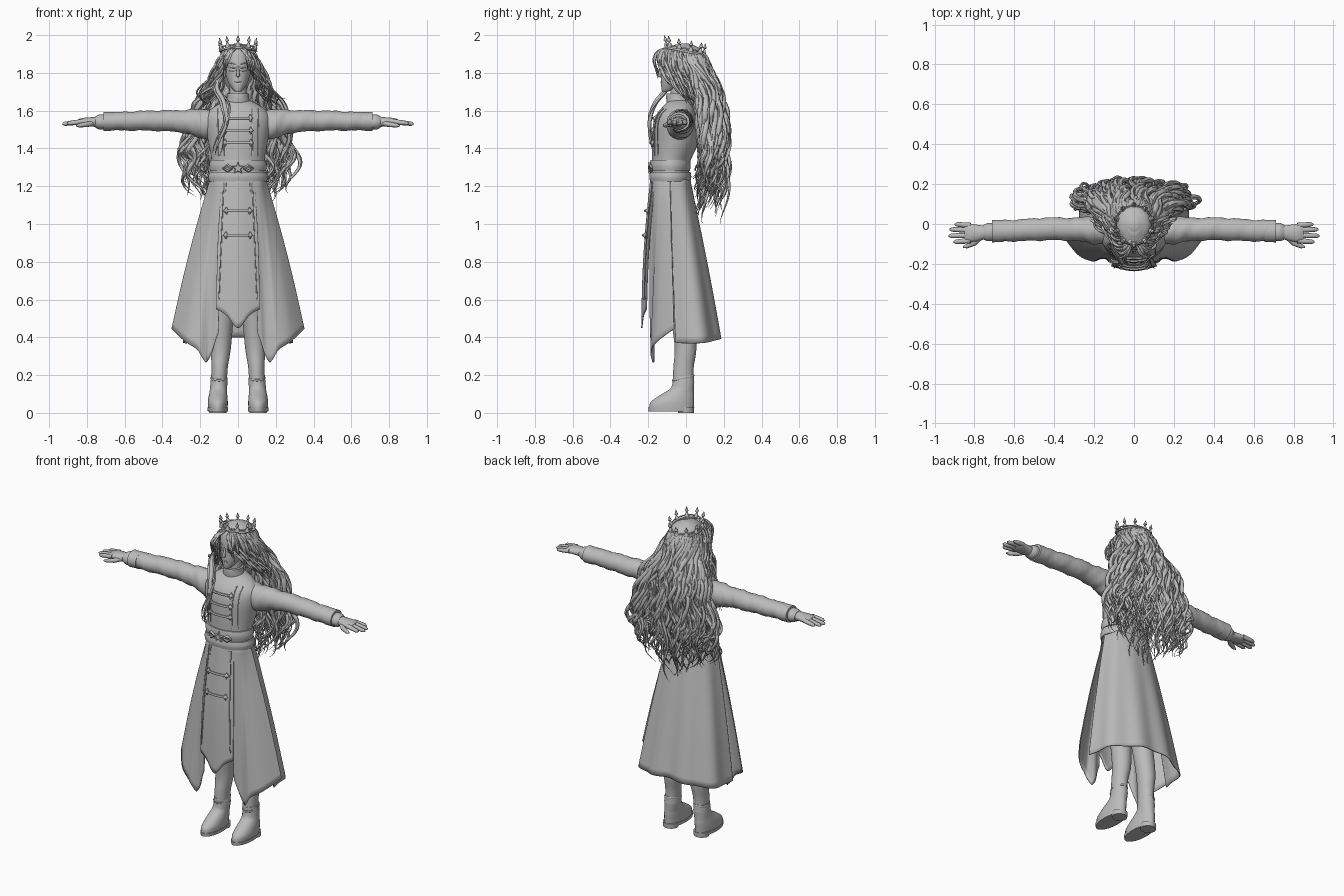
import bpy, bmesh, math, random
from mathutils import Vector
from mathutils.bvhtree import BVHTree

random.seed(4)
R = random.uniform
if "Cube" in bpy.data.objects:
    bpy.data.objects.remove(bpy.data.objects["Cube"])

clay = bpy.data.materials.new("plain grey")
clay.use_nodes = True
clay.diffuse_color = (0.5, 0.5, 0.5, 1)
clay.node_tree.nodes["Principled BSDF"].inputs["Base Color"].default_value = clay.diffuse_color


def resample(pts, count):
    """Smooth curve through tuples of any length, with count samples."""
    out, last = [], len(pts) - 1
    for k in range(count):
        u = k * last / (count - 1)
        i = min(int(u), last - 1)
        t = u - i
        a, b, c, d = (Vector(pts[max(0, min(last, i + j))]) for j in (-1, 0, 1, 2))
        out.append(b + (c - a) * (t / 2) + (a * 2 - b * 5 + c * 4 - d) * (t * t / 2)
                   + (b * 3 - a - c * 3 + d) * (t ** 3 / 2))
    return out


def finish(ob, angle=45):
    bpy.ops.object.select_all(action="DESELECT")
    ob.select_set(True)
    bpy.context.view_layer.objects.active = ob
    bpy.ops.object.shade_smooth_by_angle(angle=math.radians(angle))
    return ob


def skin(name, rows, closed=True, thick=0):
    """Surface through rows of points: a capped tube, or an open sheet."""
    bm = bmesh.new()
    rows = [[bm.verts.new(p) for p in row] for row in rows]
    n = len(rows[0])
    for a, b in zip(rows, rows[1:]):
        for j in range(n if closed else n - 1):
            k = (j + 1) % n
            bm.faces.new((a[j], a[k], b[k], b[j]))
    if closed:
        bm.faces.new(rows[0])
        bm.faces.new(rows[-1])
    bmesh.ops.recalc_face_normals(bm, faces=bm.faces)
    me = bpy.data.meshes.new(name)
    bm.to_mesh(me)
    bm.free()
    me.materials.append(clay)
    ob = bpy.data.objects.new(name, me)
    bpy.context.collection.objects.link(ob)
    if thick:
        ob.modifiers.new("cloth", "SOLIDIFY").thickness = thick
    return finish(ob)


def loft(name, rings, along_x=False, side=1, rough=0, n=32):
    """Ellipse rings (position, radius a, radius b, centre a, centre b)."""
    rows = []
    for h, a, b, ca, cb in resample(rings, len(rings) * 5):
        row = []
        for j in range(n):
            t = math.tau * j / n
            k = 1 + rough * math.sin(h * 70 + 2 * t) * math.sin(h * 23 + t)
            p, q = ca + a * k * math.cos(t), cb + b * k * math.sin(t)
            row.append((side * h, p, q) if along_x else (side * p, q, h))
        rows.append(row)
    return skin(name, rows)


def tubes(name, strands, sides=1):
    """Round strands, each a list of (x, y, z, radius)."""
    cu = bpy.data.curves.new(name, "CURVE")
    cu.dimensions, cu.bevel_depth, cu.bevel_resolution, cu.use_fill_caps = "3D", 1, sides, True
    for pts in strands:
        sp = cu.splines.new("POLY")
        sp.points.add(len(pts) - 1)
        for p, (x, y, z, r) in zip(sp.points, pts):
            p.co, p.radius = (x, y, z, 1), r
    ob = bpy.data.objects.new(name, cu)
    bpy.context.collection.objects.link(ob)
    cu.materials.append(clay)
    bpy.ops.object.select_all(action="DESELECT")
    ob.select_set(True)
    bpy.context.view_layer.objects.active = ob
    bpy.ops.object.convert(target="MESH")
    return finish(bpy.context.object, 60)


def on_front(ob):
    """Returns a function that drops (x, z) onto the front of a part."""
    tree = BVHTree.FromPolygons([v.co.copy() for v in ob.data.vertices],
                                [p.vertices[:] for p in ob.data.polygons])

    def drop(x, z, r, lift=0.0):
        hit = tree.ray_cast(Vector((x, -1, z)), Vector((0, 1, 0)))[0]
        return (x, (hit.y if hit else -0.15) - lift, z, r)
    return drop


# Torso, collar, neck and head
torso = loft("coat_body", [(1.22, .148, .1, 0, -.085), (1.32, .138, .1, 0, -.08), (1.42, .155, .12, 0, -.06),
                           (1.52, .172, .122, 0, -.053), (1.58, .165, .105, 0, -.05),
                           (1.625, .12, .08, 0, -.04), (1.655, .06, .055, 0, -.035)], n=48)
loft("collar", [(1.63, .066, .062, 0, -.04), (1.67, .058, .06, 0, -.045), (1.69, .058, .058, 0, -.045)])
loft("neck", [(1.64, .045, .045, 0, -.04), (1.78, .045, .045, 0, -.035)])
head = loft("head", [(1.7, .014, .014, 0, -.112), (1.715, .03, .04, 0, -.09), (1.75, .052, .066, 0, -.066),
                     (1.81, .068, .085, 0, -.046), (1.87, .073, .092, 0, -.036), (1.92, .064, .08, 0, -.03),
                     (1.95, .03, .035, 0, -.02)], n=48)
face = on_front(head)
tubes("nose", [[face(0, 1.835, .005), face(0, 1.805, .008, .006), face(0, 1.785, .01, .01), face(0, 1.778, .004)]], 2)
tubes("brows_and_eyes", [[face(s * x, z + w * (x - .01) * .25, r) for x, r in ((.014, .002), (.03, .004), (.05, .002))]
                         for s in (1, -1) for z, w in ((1.845, 1), (1.825, .6), (1.812, -.3))])
tubes("lips", [[face(x, z, .003 - abs(x) * .09) for x in (-.02, 0, .02)] for z in (1.752, 1.745)])

# Sleeves, cuffs and hands
for s, side in ((1, "left"), (-1, "right")):
    loft(side + "_sleeve", [(.1, .07, .075, -.03, 1.535), (.19, .07, .078, -.03, 1.53), (.29, .058, .06, -.027, 1.543),
                            (.43, .057, .054, -.025, 1.547), (.58, .054, .05, -.032, 1.545),
                            (.7, .053, .046, -.035, 1.543)], True, s, .08)
    loft(side + "_cuff", [(.655, .055, .049, -.035, 1.543), (.712, .056, .05, -.036, 1.543)], True, s)
    loft(side + "_glove_band", [(.69, .042, .036, -.04, 1.54), (.73, .046, .04, -.04, 1.54),
                                (.755, .036, .03, -.042, 1.54)], True, s)
    loft(side + "_palm", [(.74, .032, .028, -.042, 1.54), (.78, .04, .024, -.045, 1.541),
                          (.825, .046, .02, -.045, 1.541), (.85, .038, .012, -.045, 1.54)], True, s)
    tips = [(-.088, .905), (-.058, .93), (-.028, .925), (-.002, .9)]
    fingers = [[(s * x, y * .9 - .005 + (x - .83) * (y + .045) * 2, 1.542 - (x - .82) * .12, r)
                for x, r in ((.82, .014), ((.82 + e) / 2, .013), (e - .012, .011), (e, .004))] for y, e in tips]
    fingers.append([(s * .765, -.06, 1.535, .015), (s * .8, -.095, 1.527, .014), (s * .84, -.112, 1.522, .011),
                    (s * .858, -.116, 1.52, .004)])
    tubes(side + "_fingers", fingers, 2)

    # Legs and boots
    loft(side + "_leg", [(.14, .04, .055, .1, -.015), (.24, .043, .054, .097, -.013), (.36, .054, .058, .09, -.003),
                         (.6, .062, .065, .08, -.03), (.95, .075, .075, .075, -.06)], side=s)
    loft(side + "_boot", [(.022, .052, .118, .107, -.077), (.055, .053, .115, .107, -.073), (.085, .05, .097, .106, -.054),
                          (.105, .047, .08, .105, -.038), (.13, .045, .062, .103, -.02), (.16, .045, .057, .101, -.014),
                          (.2, .042, .055, .1, -.014)], side=s)
    loft(side + "_sole", [(.008, .053, .12, .107, -.078), (.028, .055, .122, .107, -.078)], side=s)
    loft(side + "_heel", [(0, .045, .042, .107, -.001), (.03, .047, .044, .107, -.001)], side=s)
    tubes(side + "_ankle_folds", [[(s * (.101 + .04 * math.cos(t)), -.015 + .054 * math.sin(t),
                                    z + .012 * math.sin(t), .006) for t in (math.tau * j / 20 for j in range(21))]
                                  for z in (.15, .185)])


# Coat skirt panels
def panel(name, top, hem, folds=0, depth=0, bow=0, cols=49, rows=24):
    top, hem = resample(top, cols), resample(hem, cols)
    grid = []
    for i in range(rows + 1):
        t = i / rows
        row = []
        for j, (a, b) in enumerate(zip(top, hem)):
            p = a.lerp(b, t)
            out = Vector((p.x, p.y + .06, 0)).normalized()
            wave = depth * t * math.cos(math.tau * folds * j / (cols - 1))
            row.append(p + out * (wave + bow * math.sin(math.pi * t)))
        grid.append(row)
    return skin(name, grid, False, .006)


for s, side in ((1, "left"), (-1, "right")):
    panel(side + "_skirt_front",
          [(s * .06, -.18, 1.25), (s * .115, -.15, 1.25), (s * .145, -.085, 1.25)],
          [(s * .1, -.185, .42), (s * .135, -.185, .345), (s * .163, -.175, .276), (s * .169, -.175, .274),
           (s * .215, -.19, .33), (s * .28, -.16, .375), (s * .345, -.065, .445)], 2, .007, .01, 61)
half = [(.285, -.055, .37), (.27, .08, .37), (.15, .165, .385)]
panel("skirt_back", [(.145, -.085, 1.25), (.11, -.01, 1.25), (0, .02, 1.25), (-.11, -.01, 1.25), (-.145, -.085, 1.25)],
      half + [(0, .185, .4)] + [(-x, y, z) for x, y, z in half[::-1]], 5, .007, .006, 97)
apron = panel("front_apron", [(-.085, -.165, 1.25), (0, -.188, 1.25), (.085, -.165, 1.25)],
              [(-.115, -.212, .55), (-.06, -.228, .515), (0, -.237, .45), (.06, -.228, .515), (.115, -.212, .55)],
              0, 0, .012)

# Piping and bar fastenings with beaded ends
chest, flap = on_front(torso), on_front(apron)
seam = [1.36 + .025 * k for k in range(11)]
tubes("chest_piping", [[chest(s * (x + .12 * (z - 1.36) * x), z, .003, .002) for z in seam]
                       for s in (1, -1) for x in (.075, .105)])
tubes("apron_piping", [[flap(s * (.076 + (1.22 - z) * .04), z, .003, .006) for z in (1.22, 1.05, .9, .75, .6)]
                       for s in (1, -1)])
bars = []
for drop, z, w in ((chest, 1.56, .065), (chest, 1.495, .068), (chest, 1.43, .068), (flap, 1.07, .062), (flap, .94, .064)):
    bars.append([drop(w * k / 6, z, .007, .009) for k in range(-6, 7)])
    for s in (1, -1):
        bars.append([drop(s * (w + d), z, r, .008) for d, r in ((-.01, .003), (-.004, .012), (.004, .012), (.014, .002))])
        bars.append([drop(s * w, z + d, r, .008) for d, r in ((-.02, .002), (-.008, .008), (.008, .008), (.02, .002))])
tubes("bar_fastenings", bars)

# Belt with star buckle
for name, z, h, r in (("lower_belt", 1.225, .05, .153), ("upper_belt", 1.28, .06, .148)):
    loft(name, [(z, r, r * .7, 0, -.083), (z + h * .5, r + .004, r * .7 + .004, 0, -.083), (z + h, r - .002, r * .7, 0, -.083)], n=48)
star = []
for k in range(10):
    q, r = math.tau * k / 10, (.018 if k % 2 else .042)
    star.append((r * math.sin(q), r * math.cos(q) + 1.295))
skin("star_buckle", [[(x, -.18, z) for x, z in star], [(x * .7, -.2, 1.295 + (z - 1.295) * .7) for x, z in star]])
tubes("buckle_wings", [[(s * .03, -.189, 1.295, .006), (s * .055, -.186, z, .01), (s * .08, -.18, 1.295, .003)]
                       for s in (1, -1) for z in (1.28, 1.31)])

# Crown, tilted back
tilt = lambda x, y, z, r: (x, y - .005, z - .2 * y, r)
crown = []
for z, r in ((1.914, .006), (1.93, .004)):
    crown.append([tilt(.092 * math.sin(math.tau * k / 40), .098 * math.cos(math.tau * k / 40), z, r) for k in range(41)])
for k in range(10):
    c, d = math.sin(math.tau * k / 10), -math.cos(math.tau * k / 10)
    crown.append([tilt(c * (.092 + .2 * h), d * (.098 + .2 * h), 1.922 + h, r)
                  for h, r in ((0, .016), (.016, .008), (.024, .004), (.031, .011), (.038, .008), (.056, .001))])
tubes("crown", crown)

# Hair cap over the skull
loft("hair_cap", [(1.7, .05, .05, 0, .05), (1.77, .075, .07, 0, .035), (1.83, .088, .086, 0, .016),
                  (1.89, .09, .094, 0, 0), (1.93, .072, .078, 0, -.004), (1.955, .02, .02, 0, -.005)])


def lock(path, radius, curl, turns, count=34):
    """Wavy tapering strand along a path."""
    phase, out = R(0, 6), []
    for k, (x, y, z) in enumerate(resample(path, count)):
        t = k / (count - 1)
        a, grow = phase + math.tau * turns * t, curl * min(1, t * 1.8)
        out.append((x + grow * math.sin(a), y + grow * .6 * math.cos(a), z,
                    radius * max(.08, min(1, .45 + 2.2 * t) * (1 - t ** 4))))
    return out


# Long back hair
mane = []
for k in range(150):
    u, v = -1 + 2 * (k + .5) / 150, R(0, 1)
    a = u * 1.9
    w = u * R(.85, 1.05)
    end = 1.0 + .15 * abs(u) + R(0, .3) * (1 - .5 * abs(u))
    depth = .065 + .145 * v * (1 - .4 * u * u)
    mane.append(lock([(math.sin(a) * .05, .05 * math.cos(a), 1.93), (math.sin(a) * .095, .012 + .1 * math.cos(a), 1.86),
                      (w * .165, .035 + .135 * v * (1 - .5 * u * u), 1.74),
                      (w * .24, depth, 1.6), (w * .3, depth + .012, 1.42),
                      (w * .3 + R(-.02, .02), depth + .01, .45 * 1.42 + .55 * end),
                      (w * .25 + R(-.03, .03), depth - .02, end)],
                     R(.009, .018), R(.016, .028), R(3, 4.5), 50))
tubes("long_hair", mane)

# Fringe and side locks framing the face
fringe = []
for s in (1, -1):
    for k in range(18):
        q = k / 17
        x = .07 + .05 * q
        fringe.append(lock([(s * .012, -.09 + .08 * q, 1.935), (s * (.045 + .03 * q), -.14 + .12 * q, 1.91),
                            (s * x, -.14 + .14 * q, 1.84 + R(-.02, .01)),
                            (s * (x + .03), -.09 + .13 * q, 1.76), (s * (x + R(.04, .1)), -.03 + .1 * q, 1.69),
                            (s * (x + R(.05, .14)), .01 + .1 * q, R(1.6, 1.66))], R(.007, .011), .016, R(1.5, 2.5)))
    for k in range(3):
        fringe.append(lock([(s * .01, -.1, 1.93), (s * .035, -.15, 1.91), (s * (.05 + .008 * k), -.168, 1.86),
                            (s * (.06 + .01 * k), -.145, 1.81 - .02 * k)], .007, .006, 1))
# One loose lock over the chest, with thinner twins
for x, r in ((-.085, .013), (-.1, .008), (-.07, .006)):
    fringe.append(lock([(-.08, -.09, 1.8), (x - .03, -.1, 1.72), (x + .015, -.16, 1.64), (x + .025, -.195, 1.56),
                        (x - .01, -.185, 1.46), (x - .03, -.165, 1.36)], r, .008, 2))
tubes("fringe_and_side_locks", fringe)
